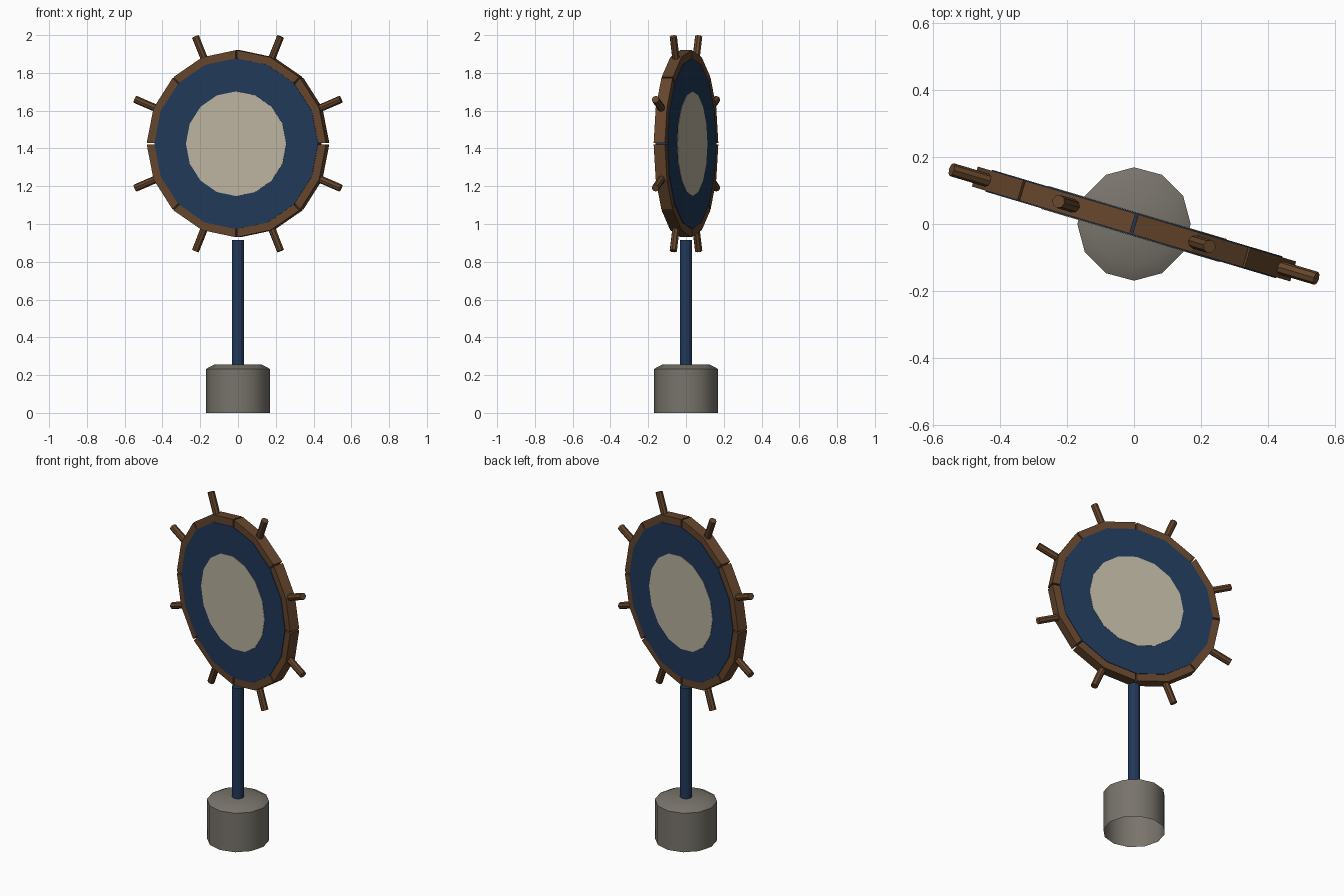
import bpy, bmesh
from math import sin, cos, pi, radians
from mathutils import Matrix, Vector

if "Cube" in bpy.data.objects:
    bpy.data.objects.remove(bpy.data.objects["Cube"])

# Wheel frame: local XZ plane is the wheel, turned about z
WHEEL = Matrix.Translation((0, 0, 1.425)) @ Matrix.Rotation(radians(-16.6), 4, 'Z')


def material(name, rgb):
    m = bpy.data.materials.new(name)
    m.diffuse_color = (*rgb, 1)
    m.use_nodes = True
    m.node_tree.nodes["Principled BSDF"].inputs["Base Color"].default_value = m.diffuse_color
    return m


wood = material("wood", (0.13, 0.06, 0.025))
blue = material("blue_paint", (0.015, 0.04, 0.10))
cream = material("cream_paint", (0.50, 0.45, 0.35))
stone = material("stone", (0.19, 0.175, 0.15))


def add_object(name, bm, mat, matrix=Matrix()):
    bmesh.ops.recalc_face_normals(bm, faces=bm.faces)
    me = bpy.data.meshes.new(name)
    bm.to_mesh(me)
    bm.free()
    me.materials.append(mat)
    ob = bpy.data.objects.new(name, me)
    ob.matrix_world = matrix
    bpy.context.collection.objects.link(ob)
    return ob


def cylinder(name, sides, r, depth, mat, matrix):
    bm = bmesh.new()
    bmesh.ops.create_cone(bm, cap_ends=True, segments=sides,
                          radius1=r, radius2=r, depth=depth)
    return add_object(name, bm, mat, matrix)


# Stone base: 12 sides, chamfered top, open underneath
bm = bmesh.new()
rings = []
for r, z in [(0.169, 0), (0.169, 0.233), (0.125, 0.256)]:
    rings.append([bm.verts.new((r * cos(i * pi / 6), r * sin(i * pi / 6), z))
                  for i in range(12)])
for a, b in zip(rings, rings[1:]):
    for i in range(12):
        j = (i + 1) % 12
        bm.faces.new((a[i], a[j], b[j], b[i]))
bm.faces.new(rings[-1])
base = add_object("base", bm, stone)
for p in base.data.polygons:
    p.use_smooth = len(p.vertices) == 4
bpy.context.view_layer.objects.active = base
base.select_set(True)
bpy.ops.object.shade_smooth_by_angle(angle=radians(31))

# Pole
cylinder("pole", 12, 0.033, 0.675, blue, Matrix.Translation((0, 0, 0.5775)))

# Sign disc and cream centre on both faces
face_on = Matrix.Rotation(pi / 2, 4, 'X')
cylinder("sign_disc", 16, 0.452, 0.068, blue, WHEEL @ face_on)
cylinder("sign_centre", 16, 0.277, 0.072, cream, WHEEL @ face_on)

# Eight rim segments, each two straight pieces, with a small gap between
gap = radians(0.5)
for k in range(8):
    bm = bmesh.new()
    sections = []
    for a in (k * pi / 4 + gap, k * pi / 4 + pi / 8, (k + 1) * pi / 4 - gap):
        sections.append([bm.verts.new((r * cos(a), y, r * sin(a)))
                         for r, y in [(0.445, -0.031), (0.495, -0.031),
                                      (0.495, 0.031), (0.445, 0.031)]])
    for s, t in zip(sections, sections[1:]):
        for i in range(4):
            j = (i + 1) % 4
            bm.faces.new((s[i], s[j], t[j], t[i]))
    bm.faces.new(sections[0])
    bm.faces.new(sections[-1])
    add_object(f"rim_segment_{k + 1}", bm, wood, WHEEL)

# Eight handles through the middle of the rim segments
for k in range(8):
    a = pi / 8 + k * pi / 4
    d = Vector((cos(a), 0, sin(a)))
    m = Matrix.Translation(d * 0.537) @ d.to_track_quat('Z', 'Y').to_matrix().to_4x4()
    cylinder(f"handle_{k + 1}", 8, 0.02, 0.154, wood, WHEEL @ m)
